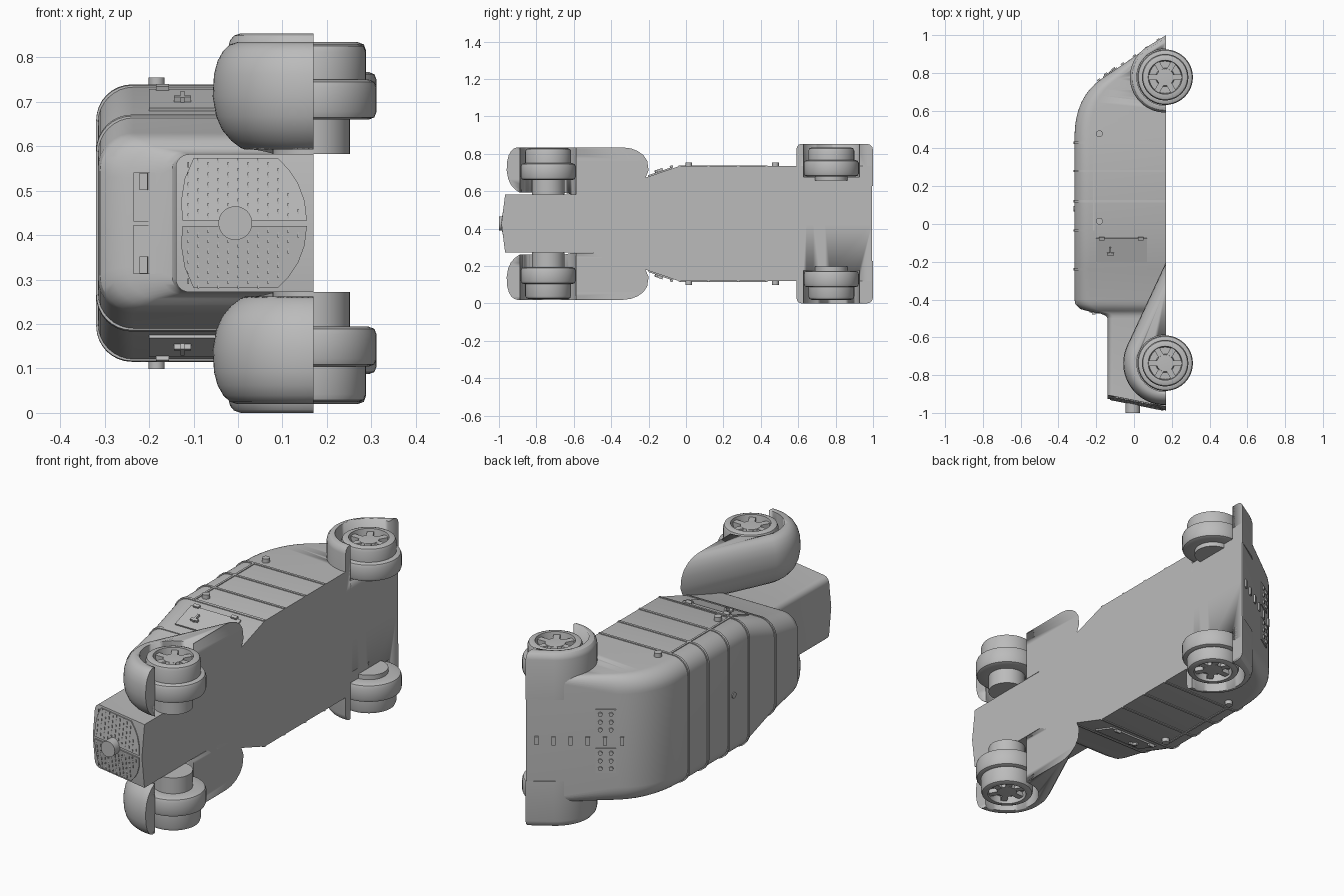
import bpy, bmesh, math
from mathutils import Matrix, Vector

if "Cube" in bpy.data.objects:
    bpy.data.objects.remove(bpy.data.objects["Cube"])

MID = 0.427      # centre of the car's width, along z
FLOOR = 0.17     # flat underside, along x
AXLE = 0.165
WELL = 0.15

grey = bpy.data.materials.new("plain_grey")
grey.use_nodes = True
grey.diffuse_color = (0.5, 0.5, 0.5, 1)
grey.node_tree.nodes["Principled BSDF"].inputs["Base Color"].default_value = (0.5, 0.5, 0.5, 1)


def finish(name, bm, smooth=True):
    bmesh.ops.recalc_face_normals(bm, faces=bm.faces)
    mesh = bpy.data.meshes.new(name)
    bm.to_mesh(mesh)
    bm.free()
    mesh.materials.append(grey)
    ob = bpy.data.objects.new(name, mesh)
    bpy.context.collection.objects.link(ob)
    if smooth:
        activate(ob)
        bpy.ops.object.shade_smooth_by_angle(angle=math.radians(32))
    return ob


def activate(ob):
    bpy.ops.object.select_all(action='DESELECT')
    ob.select_set(True)
    bpy.context.view_layer.objects.active = ob


def loft(bm, rings, closed_ends=True):
    vs = [[bm.verts.new(p) for p in ring] for ring in rings]
    n = len(vs[0])
    for a, b in zip(vs, vs[1:]):
        for i in range(n):
            bm.faces.new((a[i], a[(i + 1) % n], b[(i + 1) % n], b[i]))
    if closed_ends:
        bm.faces.new(vs[0])
        bm.faces.new(vs[-1])
    return vs


def boxes(name, items):
    """Each item is centre, size and rotation matrix."""
    bm = bmesh.new()
    for loc, size, rot in items:
        m = Matrix.Translation(loc) @ rot.to_4x4() @ Matrix.Diagonal((*size, 1))
        bmesh.ops.create_cube(bm, size=1, matrix=m)
    return finish(name, bm, False)


def cylinders(name, items, seg=24):
    """Each item is centre, radius, depth and rotation matrix."""
    bm = bmesh.new()
    for loc, r, depth, rot in items:
        bmesh.ops.create_cone(bm, cap_ends=True, segments=seg, radius1=r, radius2=r, depth=depth,
                              matrix=Matrix.Translation(loc) @ rot.to_4x4())
    return finish(name, bm)


def at(x, y, h):
    return Vector((x, y, MID + h))


NONE = Matrix.Identity(3)

# Body stations: y, roof x, half width, corner radius
stations = [(-0.9, -0.14, 0.155, 0.03), (-0.5, -0.14, 0.155, 0.03), (-0.487, -0.148, 0.157, 0.035),
            (-0.475, -0.175, 0.16, 0.05), (-0.46, -0.25, 0.17, 0.07), (-0.45, -0.285, 0.183, 0.08),
            (-0.425, -0.31, 0.197, 0.08), (-0.4, -0.315, 0.203, 0.08), (-0.24, -0.315, 0.238, 0.08),
            (-0.035, -0.315, 0.308, 0.08), (0.46, -0.315, 0.308, 0.08)]
for k in range(1, 9):
    t = k / 8
    y = 0.46 * (1 - t) ** 2 + 2 * t * (1 - t) * 0.672 + 0.77 * t * t
    top = -0.315 * (1 - t * t) - 0.17 * t * t
    stations.append((y, top, 0.308, 0.08))
stations.append((0.995, 0.163, 0.308, 0.005))


def station(y):
    for a, b in zip(stations, stations[1:]):
        if a[0] <= y <= b[0]:
            t = (y - a[0]) / (b[0] - a[0])
            return [p + (q - p) * t for p, q in zip(a, b)]


def section(y, top, w, r, grow=0.0):
    """Half-rounded cross-section, starting at the floor centre."""
    w, top = w + grow, top - grow
    r = min(r, FLOOR - top - 0.001)
    side = [(FLOOR, w)]
    for k in range(9):
        a = math.pi / 2 * k / 8
        side.append((top + r - r * math.sin(a), w - r + r * math.cos(a)))
    pts = [(FLOOR, 0)] + side + [(top, 0)] + [(x, -h) for x, h in reversed(side)]
    return [at(x, y, h) for x, h in pts]


def nose_y(x, h):
    return -0.905 - 0.2 * (x + 0.14) - 0.02 * (1 - abs(h) / 0.155)


bm = bmesh.new()
rings = [section(*s) for s in stations]
for p in rings[0]:
    p.y = nose_y(p.x, p.z - MID)
vs = loft(bm, rings, False)
nose, half = vs[0], len(vs[0]) // 2
bm.faces.new(nose[:half + 1])
bm.faces.new(nose[half:] + [nose[0]])
bm.faces.new(vs[-1])
body = finish("body", bm)

# Raised bands around the body
bm = bmesh.new()
for y in (-0.24, -0.035, 0.12, 0.28, 0.43):
    loft(bm, [section(*station(v), grow=0.004) for v in (y - 0.006, y + 0.006)])
finish("body_bands", bm)
boxes("side_mouldings", [(at(-0.213, 0.198, s * 0.306), (0.01, 0.465, 0.012), NONE) for s in (1, -1)])


# Teardrop mudguards lofted outward from the body
def mudguard(name, cy, radius, tip, slices, s):
    rings = []
    for h, inset in slices:
        r, reach = radius - inset, tip - cy
        end = tip - inset * reach / radius
        stop = math.acos(min(1, r / (end - cy)))
        pts = [(FLOOR, cy - r)]
        for k in range(25):
            a = math.pi + (stop - math.pi) * k / 24
            pts.append((AXLE - r * math.sin(a), cy + r * math.cos(a)))
        pts.append((FLOOR, end))
        rings.append([at(x, y, s * h) for x, y in pts])
    bm = bmesh.new()
    loft(bm, rings)
    return finish(name, bm)


FRONT, REAR = -0.737, 0.777
front_slices = [(0.157, 0.09), (0.17, 0.062), (0.185, 0.042), (0.21, 0.021), (0.24, 0.008), (0.285, 0),
                (0.335, 0.003), (0.365, 0.011), (0.388, 0.024), (0.402, 0.039), (0.407, 0.055)]
rear_slices = [(0.2, 0), (0.395, 0), (0.411, 0.004), (0.422, 0.013), (0.427, 0.028)]
guards = []
for s, side in ((1, "upper"), (-1, "lower")):
    guards.append(mudguard(side + "_front_mudguard", FRONT, 0.222, -0.2, front_slices, s))
    guards.append(mudguard(side + "_rear_mudguard", REAR, 0.187, 1.0, rear_slices, s))

# Wheel wells
cutter = cylinders("wheel_well_cutter",
                   [(at(AXLE, y, s * (h + 0.25)), WELL, 0.5, NONE)
                    for y, h in ((FRONT, 0.157), (REAR, 0.25)) for s in (1, -1)], 48)
cutter.hide_render = True
for ob in [body] + guards:
    mod = ob.modifiers.new("wells", 'BOOLEAN')
    mod.operation, mod.solver, mod.object = 'DIFFERENCE', 'EXACT', cutter
    activate(ob)
    bpy.ops.object.modifier_move_to_index(modifier="wells", index=0)
    bpy.ops.object.modifier_apply(modifier="wells")
bpy.data.objects.remove(cutter)


# Wheels: hub stub, wide tyre, narrower outer tyre and dished rim
def wheel(name, y, inner, h0, h1, h2, s):
    b = 0.018
    prof = [(0, inner), (0.087, inner), (0.087, h0), (0.147 - b, h0), (0.142, h0 + 0.005), (0.147, h0 + b),
            (0.147, h1 - b), (0.142, h1 - 0.005), (0.147 - b, h1), (0.123, h1), (0.123, h2 - b),
            (0.118, h2 - 0.005), (0.123 - b, h2), (0.09, h2), (0.085, h2 - 0.035), (0.05, h2 - 0.035),
            (0.045, h2 - 0.012), (0, h2 - 0.01)]
    bm = bmesh.new()
    line = [bm.verts.new(at(AXLE + r, y, s * h)) for r, h in prof]
    edges = [bm.edges.new(e) for e in zip(line, line[1:])]
    bmesh.ops.spin(bm, geom=line + edges, cent=at(AXLE, y, 0), axis=(0, 0, 1), angle=math.tau, steps=40)
    bmesh.ops.remove_doubles(bm, verts=bm.verts, dist=0.0002)
    finish(name, bm)
    spokes = []
    for k in range(6):
        rot = Matrix.Rotation(math.tau * k / 6, 3, 'Z')
        spokes.append((at(AXLE, y, s * (h2 - 0.024)) + rot @ Vector((0.066, 0, 0)), (0.045, 0.03, 0.022), rot))
    boxes(name + "_spokes", spokes)


for s, side in ((1, "upper"), (-1, "lower")):
    wheel(side + "_front_wheel", FRONT, 0.155, 0.233, 0.323, 0.403, s)
    wheel(side + "_rear_wheel", REAR, 0.23, 0.252, 0.34, 0.407, s)

# Pointed radiator grille with slots and a centre cap
outline = [(0.155, 0.006), (0.15, 0.05), (0.135, 0.09), (0.115, 0.12), (0.09, 0.146),
           (-0.1, 0.146), (-0.12, 0.1), (-0.128, 0.05), (-0.125, 0.006)]
bm = bmesh.new()
slots = []
for s in (1, -1):
    loft(bm, [[at(x, nose_y(x, h) - d, s * h) for x, h in outline] for d in (-0.004, 0.005)])
    for i in range(12):
        for j in range(6):
            x, h = -0.112 + 0.0225 * i, 0.016 + 0.023 * j + 0.01 * (i % 2)
            if h < 0.142 and x + 0.5 * h < 0.15 and math.hypot(x + 0.005, h) > 0.04:
                slots.append((at(x, nose_y(x, h) - 0.005, s * h), (0.004, 0.006, 0.012), NONE))
finish("grille", bm, False)
boxes("grille_slots", slots)
cylinders("grille_cap", [(at(-0.006, -0.965, 0), 0.038, 0.07, Matrix.Rotation(math.pi / 2, 3, 'X'))], 32)

# Windscreen panes with small hinges
tilt = Matrix.Rotation(-0.12, 3, 'Z')
boxes("windscreen", [(at(-0.21, -0.466, s * 0.059), (0.05, 0.012, 0.11), tilt) for s in (1, -1)])
boxes("windscreen_hinges", [(at(-0.212, -0.473, s * 0.094), (0.018, 0.012, 0.038), tilt) for s in (1, -1)])

# Side hatches on the tapered panels, with hinges and a cross handle
panels, fittings, caps = [], [], []
for s in (1, -1):
    rot = Matrix.Rotation(s * math.atan2(0.07, 0.205), 3, 'X')
    centre = at(-0.065, -0.137, s * 0.273)

    def on_panel(x, v, up):
        return centre + rot @ Vector((x, v, s * up))
    panels.append((on_panel(0, 0, 0.003), (0.27, 0.132, 0.009), rot))
    for x in (-0.105, 0.1):
        fittings.append((on_panel(x, 0.066, 0.01), (0.03, 0.016, 0.014), rot))
    fittings.append((on_panel(-0.06, -0.018, 0.012), (0.038, 0.012, 0.014), rot))
    fittings.append((on_panel(-0.06, -0.005, 0.012), (0.009, 0.045, 0.016), rot))
    for y in (0.015, 0.478):
        caps.append((at(-0.183, y, s * 0.311), 0.018, 0.034, NONE))
boxes("side_hatches", panels)
boxes("hatch_fittings", fittings)
cylinders("side_caps", caps)
cylinders("roof_cap", [(at(-0.315, 0.08, 0), 0.015, 0.008, Matrix.Rotation(math.pi / 2, 3, 'Y'))])

# Sloping tail: centre slots and two studded plates
slope = Matrix.Rotation(math.atan2(0.233, 0.333), 3, 'Z').transposed()


def on_tail(x, h, up=0.0):
    return at(x, 0.77 + (x + 0.17) * 0.225 / 0.333, h) + slope @ Vector((0, up, 0))


slope = Matrix.Rotation(math.atan2(0.225, 0.333), 3, 'Z')
boxes("tail_slots", [(on_tail(0.13 - 0.063 * k, 0, 0.002), (0.018, 0.012, 0.04), slope) for k in range(6)])
boxes("tail_plates", [(on_tail(-0.125, s * 0.095, 0.001), (0.09, 0.009, 0.12), slope) for s in (1, -1)])
studs = [(on_tail(-0.125 + dx, s * (0.095 + dh), 0.007), 0.01, 0.012, slope @ Matrix.Rotation(math.pi / 2, 3, 'X'))
         for s in (1, -1) for dx in (-0.02, 0.02) for dh in (-0.038, 0, 0.038)]
cylinders("tail_studs", studs, 12)
